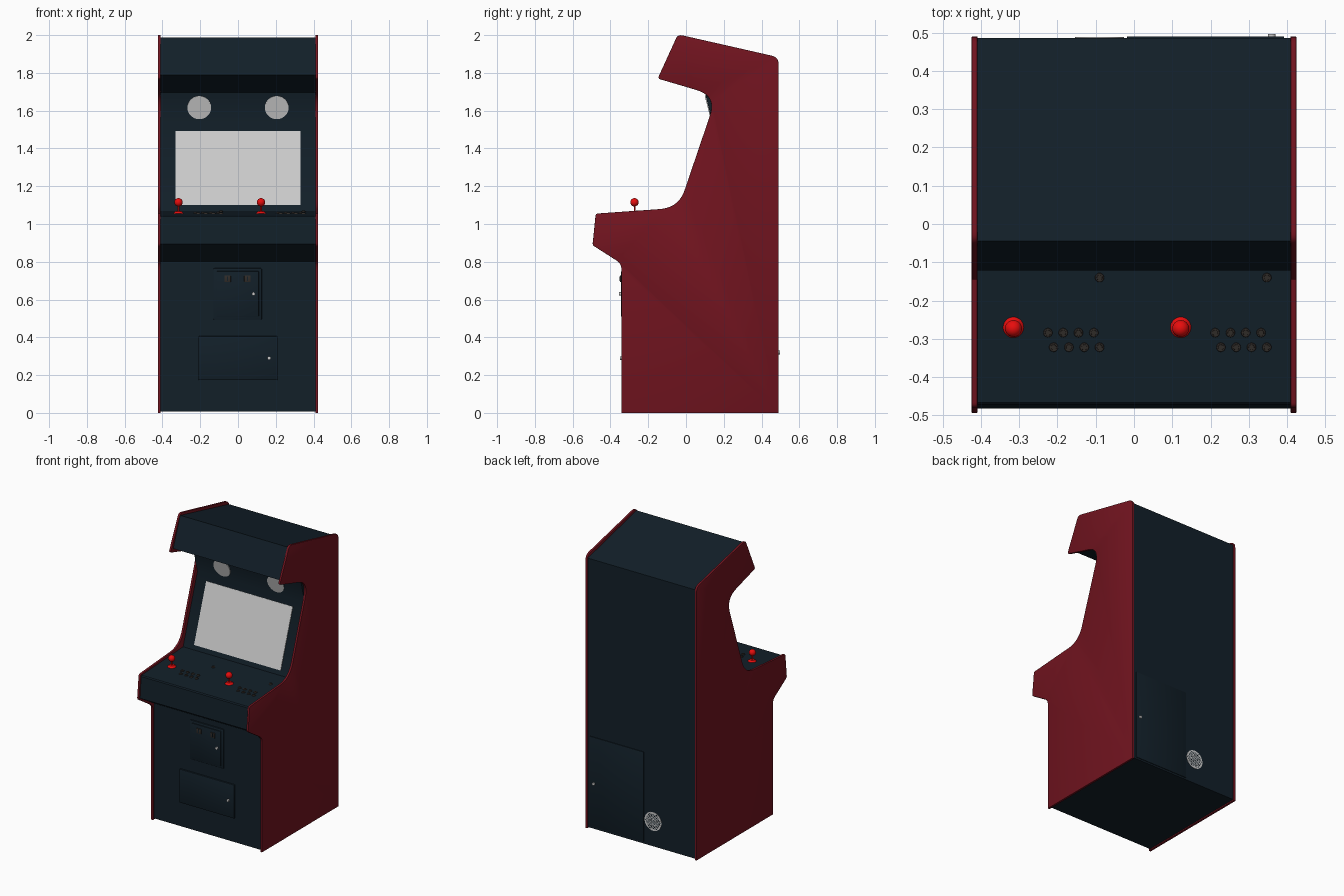
import bpy, bmesh
from math import radians, atan, atan2, pi
from mathutils import Matrix, Vector

if "Cube" in bpy.data.objects:
    bpy.data.objects.remove(bpy.data.objects["Cube"])


def material(name, rgb):
    m = bpy.data.materials.new(name)
    m.diffuse_color = (*rgb, 1)
    m.use_nodes = True
    m.node_tree.nodes["Principled BSDF"].inputs["Base Color"].default_value = m.diffuse_color
    return m


NAVY = material("navy_panel", (0.006, 0.014, 0.022))
MAROON = material("maroon_side", (0.17, 0.007, 0.014))
RED = material("red_plastic", (0.8, 0.004, 0.004))
DARK = material("dark_button", (0.03, 0.025, 0.022))


def finish(name, bm, mat=None, matrix=Matrix()):
    bmesh.ops.recalc_face_normals(bm, faces=bm.faces)
    me = bpy.data.meshes.new(name)
    bm.to_mesh(me)
    bm.free()
    ob = bpy.data.objects.new(name, me)
    bpy.context.collection.objects.link(ob)
    ob.matrix_world = matrix
    if mat:
        me.materials.append(mat)
    bpy.ops.object.select_all(action='DESELECT')
    ob.select_set(True)
    bpy.context.view_layer.objects.active = ob
    bpy.ops.object.shade_smooth_by_angle(angle=radians(35))
    return ob


def place(x, y, z, tilt=0.0):
    return Matrix.Translation((x, y, z)) @ Matrix.Rotation(tilt, 4, 'X')


def box(name, size, matrix, mat=None, bevel=0.0):
    bm = bmesh.new()
    bmesh.ops.create_cube(bm, size=1, matrix=Matrix.Diagonal((*size, 1)))
    if bevel:
        bmesh.ops.bevel(bm, geom=bm.edges[:], offset=bevel, segments=2, profile=0.5, affect='EDGES')
    return finish(name, bm, mat, matrix)


def add_disc(bm, r, h, at=(0, 0, 0), seg=32, r_top=None):
    bmesh.ops.create_cone(bm, cap_ends=True, segments=seg, radius1=r,
                          radius2=r if r_top is None else r_top, depth=h,
                          matrix=Matrix.Translation(at))


def disc(name, r, h, matrix, mat=None, seg=32, r_top=None):
    bm = bmesh.new()
    add_disc(bm, r, h, seg=seg, r_top=r_top)
    return finish(name, bm, mat, matrix)


def rounded(points, steps=10):
    # each point: y, z, distance of the rounding from the corner
    out = []
    for i, (y, z, t) in enumerate(points):
        p = Vector((y, z))
        if not t:
            out.append(p)
            continue
        a = Vector(points[i - 1][:2]) - p
        b = Vector(points[(i + 1) % len(points)][:2]) - p
        p0, p2 = p + a.normalized() * t, p + b.normalized() * t
        n = steps if t > 0.05 else 5
        for k in range(n + 1):
            s = k / n
            out.append(p0 * (1 - s) ** 2 + p * 2 * s * (1 - s) + p2 * s * s)
    return out


def extrude_profile(name, pts, x0, x1, mat, bevel=0.0):
    bm = bmesh.new()
    f = bm.faces.new([bm.verts.new((x0, y, z)) for y, z in pts])
    ext = bmesh.ops.extrude_face_region(bm, geom=[f])['geom']
    bmesh.ops.translate(bm, vec=(x1 - x0, 0, 0),
                        verts=[v for v in ext if isinstance(v, bmesh.types.BMVert)])
    if bevel:
        rim = [e for e in bm.edges if abs(e.verts[0].co.x - e.verts[1].co.x) < 1e-6]
        bmesh.ops.bevel(bm, geom=rim, offset=bevel, segments=2, profile=0.5, affect='EDGES')
    return finish(name, bm, mat)


# Side panels
side = rounded([(-0.342, 0, 0), (0.49, 0, 0), (0.49, 1.883, .035), (-0.043, 2.004, .025),
                (-0.15, 1.77, .015), (0.162, 1.678, .11), (-0.039, 1.086, .1),
                (-0.478, 1.055, .012), (-0.495, 0.888, .012), (-0.342, 0.79, .03)])
for label, s in (("left", -1), ("right", 1)):
    extrude_profile("side_panel_" + label, side, s * 0.409, s * 0.424, MAROON, 0.002)

# Cabinet body between the sides
body = [(-0.33, 0.008), (0.486, 0.008), (0.486, 1.862), (-0.045, 1.988), (-0.122, 1.788),
        (0.1, 1.695), (0.142, 1.53), (-0.014, 1.07), (-0.466, 1.047), (-0.472, 1.04),
        (-0.482, 0.893), (-0.332, 0.802)]
extrude_profile("cabinet_body", body, -0.41, 0.41, NAVY)

# Screen and speakers
box("screen", (0.66, 0.412, 0.008), place(0, 0.062, 1.295, pi / 2 - atan(0.339)))
for label, s in (("left", -1), ("right", 1)):
    disc("speaker_" + label, 0.063, 0.008, place(s * 0.205, 0.119, 1.617, pi / 2 + atan2(.042, .165)), seg=40)

# Control panel: joysticks and buttons for two players
SLOPE = (1.07 - 1.047) / 0.452


def on_panel(x, y):
    return place(x, y, 1.047 + (y + 0.466) * SLOPE, atan(SLOPE))


for n, dx in ((1, 0.0), (2, 0.437)):
    bm = bmesh.new()
    add_disc(bm, 0.028, 0.012, (0, 0, 0.005), r_top=0.016)
    add_disc(bm, 0.0045, 0.05, (0, 0, 0.03), seg=16)
    bmesh.ops.create_uvsphere(bm, u_segments=24, v_segments=16, radius=0.022,
                              matrix=Matrix.Translation((0, 0, 0.058)))
    finish(f"joystick_{n}", bm, RED, on_panel(-0.315 + dx, -0.27))
    spots = [(-0.225 + 0.04 * i, -0.284) for i in range(4)]
    spots += [(-0.21 + 0.04 * i, -0.322) for i in range(4)] + [(-0.09, -0.14)]
    for i, (x, y) in enumerate(spots):
        bm = bmesh.new()
        add_disc(bm, 0.0125, 0.006, (0, 0, 0.001), seg=24, r_top=0.011)
        add_disc(bm, 0.008, 0.006, (0, 0, 0.004), seg=24, r_top=0.007)
        finish(f"button_{n}_{i + 1}", bm, DARK, on_panel(x + dx, y))

# Coin door with frame, slots and lock
FACE = -0.331
box("coin_door_frame", (0.256, 0.018, 0.272), place(-0.002, FACE, 0.63), NAVY, 0.005)
box("coin_door", (0.224, 0.018, 0.24), place(-0.002, FACE - 0.005, 0.63), NAVY, 0.003)
for label, x in (("left", -0.055), ("right", 0.05)):
    box("coin_slot_" + label, (0.034, 0.01, 0.034), place(x, FACE - 0.014, 0.71), DARK, 0.002)
    box("coin_slit_" + label, (0.005, 0.006, 0.024), place(x, FACE - 0.018, 0.71), NAVY)
disc("coin_door_lock", 0.009, 0.014, place(0.082, FACE - 0.016, 0.63, pi / 2), seg=24)

# Lower front door
box("lower_door", (0.42, 0.02, 0.232), place(0, FACE, 0.29), NAVY, 0.004)
disc("lower_door_lock", 0.009, 0.014, place(0.165, FACE - 0.012, 0.29, pi / 2), seg=24)

# Rear service door with lock
box("rear_door", (0.41, 0.008, 0.62), place(0.187, 0.486, 0.33), NAVY, 0.0015)
disc("rear_door_lock", 0.01, 0.012, place(0.36, 0.491, 0.32, -pi / 2), seg=24)

# Round perforated vent at the back
VENT = place(-0.09, 0.4865, 0.18, -pi / 2)
disc("rear_vent", 0.064, 0.004, VENT, seg=40)
bm = bmesh.new()
for j in range(-6, 7):
    for i in range(-6, 7):
        p = Vector(((i + 0.5 * (j % 2)) * 0.011, j * 0.0095, 0))
        if p.length < 0.057:
            add_disc(bm, 0.0037, 0.005, p, seg=10)
finish("rear_vent_holes", bm, NAVY, VENT)
